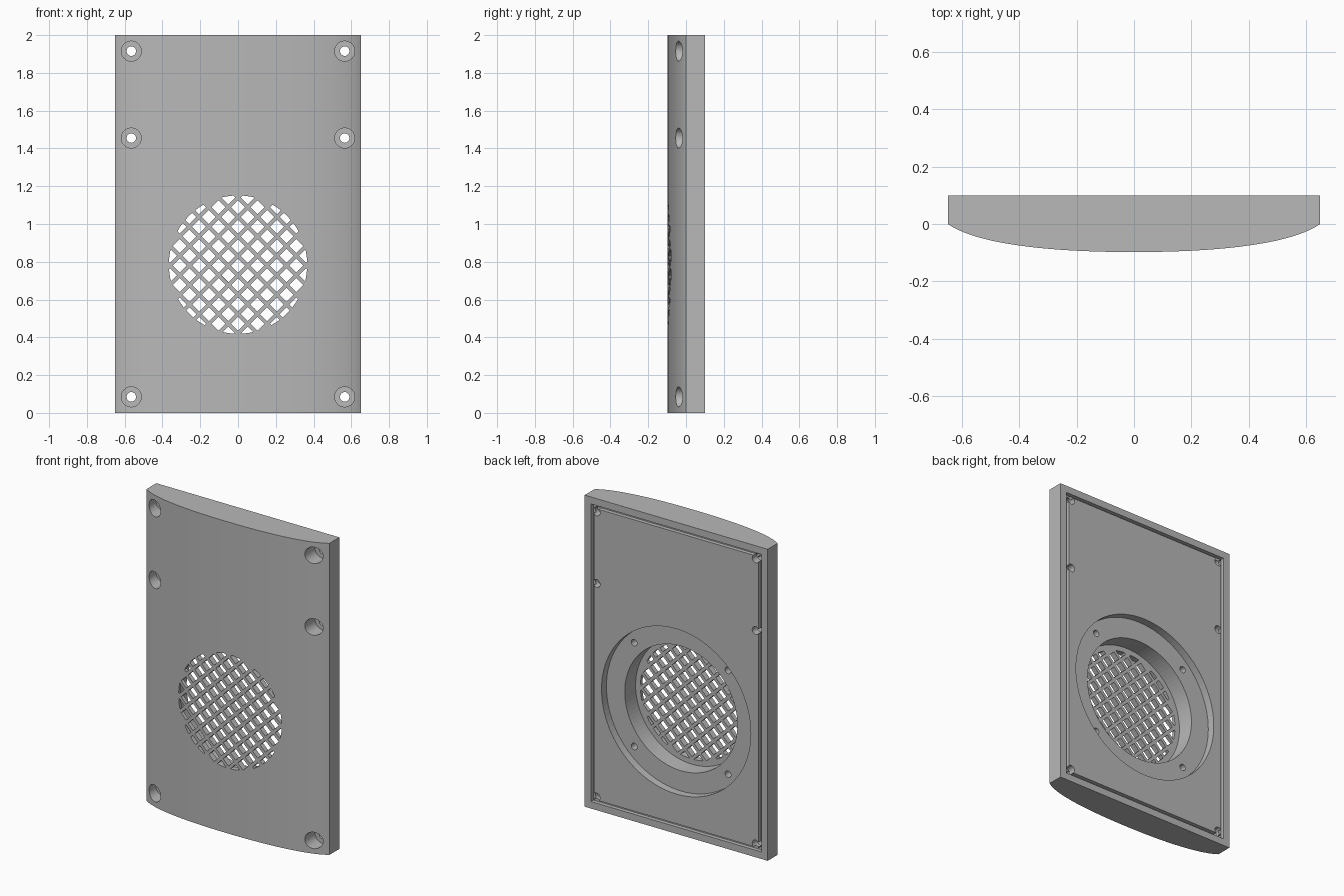
import bpy, bmesh, math
from mathutils import Matrix, Vector

if "Cube" in bpy.data.objects:
    bpy.data.objects.remove(bpy.data.objects["Cube"])

grey = bpy.data.materials.new("plain grey")
grey.use_nodes = True
grey.diffuse_color = (0.48, 0.48, 0.48, 1)
grey.node_tree.nodes["Principled BSDF"].inputs["Base Color"].default_value = grey.diffuse_color

HOLE_Z = 0.785          # height of the round opening
HALF_W, HEIGHT, BACK = 0.65, 2.0, 0.1


def finish(bm, name):
    bmesh.ops.recalc_face_normals(bm, faces=bm.faces)
    mesh = bpy.data.meshes.new(name)
    bm.to_mesh(mesh)
    bm.free()
    mesh.materials.append(grey)
    ob = bpy.data.objects.new(name, mesh)
    bpy.context.scene.collection.objects.link(ob)
    return ob


def add_rod(bm, x, z, y0, y1, r0, r1=None, sides=48, turn=0):
    """Cylinder or cone running along y from y0 (r0) to y1 (r1)."""
    m = (Matrix.Translation((x, (y0 + y1) / 2, z))
         @ Matrix.Rotation(-math.pi / 2, 4, "X") @ Matrix.Rotation(turn, 4, "Z"))
    bmesh.ops.create_cone(bm, cap_ends=True, segments=sides, radius1=r0,
                          radius2=r0 if r1 is None else r1, depth=y1 - y0, matrix=m)


def rods(name, specs, **kw):
    bm = bmesh.new()
    for s in specs:
        add_rod(bm, *s, **kw)
    return finish(bm, name)


def box(name, half_x, y0, y1, z0, z1):
    bm = bmesh.new()
    m = (Matrix.Translation((0, (y0 + y1) / 2, (z0 + z1) / 2))
         @ Matrix.Diagonal((2 * half_x, y1 - y0, z1 - z0, 1)))
    bmesh.ops.create_cube(bm, size=1, matrix=m)
    return finish(bm, name)


def combine(target, cutter, operation="DIFFERENCE"):
    """Apply a boolean and remove the cutter."""
    mod = target.modifiers.new("cut", "BOOLEAN")
    mod.operation, mod.solver, mod.object = operation, "EXACT", cutter
    deps = bpy.context.evaluated_depsgraph_get()
    deps.update()
    mesh = bpy.data.meshes.new_from_object(target.evaluated_get(deps))
    target.modifiers.clear()
    target.data = mesh
    bpy.data.objects.remove(cutter)


# Panel: bowed front profile extruded upward
a, b, c, d = (Vector(p) for p in ((0, -0.098), (0.3, -0.098), (0.55, -0.07), (HALF_W, 0)))
half = []
for i in range(21):
    t = i / 20
    half.append(a * (1 - t) ** 3 + b * 3 * t * (1 - t) ** 2 + c * 3 * t * t * (1 - t) + d * t ** 3)
outline = [(-p.x, p.y) for p in reversed(half[1:])] + [(p.x, p.y) for p in half]
outline += [(HALF_W, BACK), (-HALF_W, BACK)]
bm = bmesh.new()
base = bm.faces.new([bm.verts.new((x, y, 0)) for x, y in outline])
top = bmesh.ops.extrude_face_region(bm, geom=[base])
bmesh.ops.translate(bm, vec=(0, 0, HEIGHT),
                    verts=[v for v in top["geom"] if isinstance(v, bmesh.types.BMVert)])
panel = finish(bm, "speaker_panel")

# Narrow sealing groove around the back
groove = box("groove_cutter", 0.605, BACK - 0.025, 0.2, 0.045, HEIGHT - 0.045)
combine(groove, box("groove_core", 0.585, 0, 0.3, 0.065, HEIGHT - 0.065))
combine(panel, groove)

# Round seat in the back and the cavity behind the grille
combine(panel, rods("seat_cutter", [(0, HOLE_Z, 0.05, 0.2, 0.53)], sides=96))
combine(panel, rods("cavity_cutter", [(0, HOLE_Z, -0.06, 0.2, 0.4)], sides=96))

# Blind mounting holes in the seat
combine(panel, rods("mount_cutter", [(0.333 * sx, HOLE_Z + 0.333 * sz, -0.02, 0.15, 0.021)
                                     for sx in (-1, 1) for sz in (-1, 1)], sides=24))

# Corner and side screws: counterbores in front, through holes to the back
spots = [(0.565 * s, z) for s in (-1, 1) for z in (0.085, 1.455, 1.915)]
combine(panel, rods("counterbore_cutter", [(x, z, -0.2, 0.05, 0.053) for x, z in spots]))
combine(panel, rods("screw_cutter", [(x, z, 0, 0.2, 0.025) for x, z in spots], sides=24))

# Diamond lattice grille, trimmed to a circle
pitch, cell = 0.103, 0.037
cells = []
for i in range(-8, 9):
    for j in range(-8, 9):
        if (i + j) % 2 == 0:
            x, z = i * pitch / 2, j * pitch / 2
            if math.hypot(x, z) < 0.365 + cell * 0.6:
                cells.append((x, HOLE_Z + z - 0.005, -0.2, 0, cell))
lattice = rods("lattice_cutter", cells, sides=4)
combine(lattice, rods("lattice_trim", [(0, HOLE_Z, -0.3, 0.1, 0.366)], sides=96), "INTERSECT")
combine(panel, lattice)
